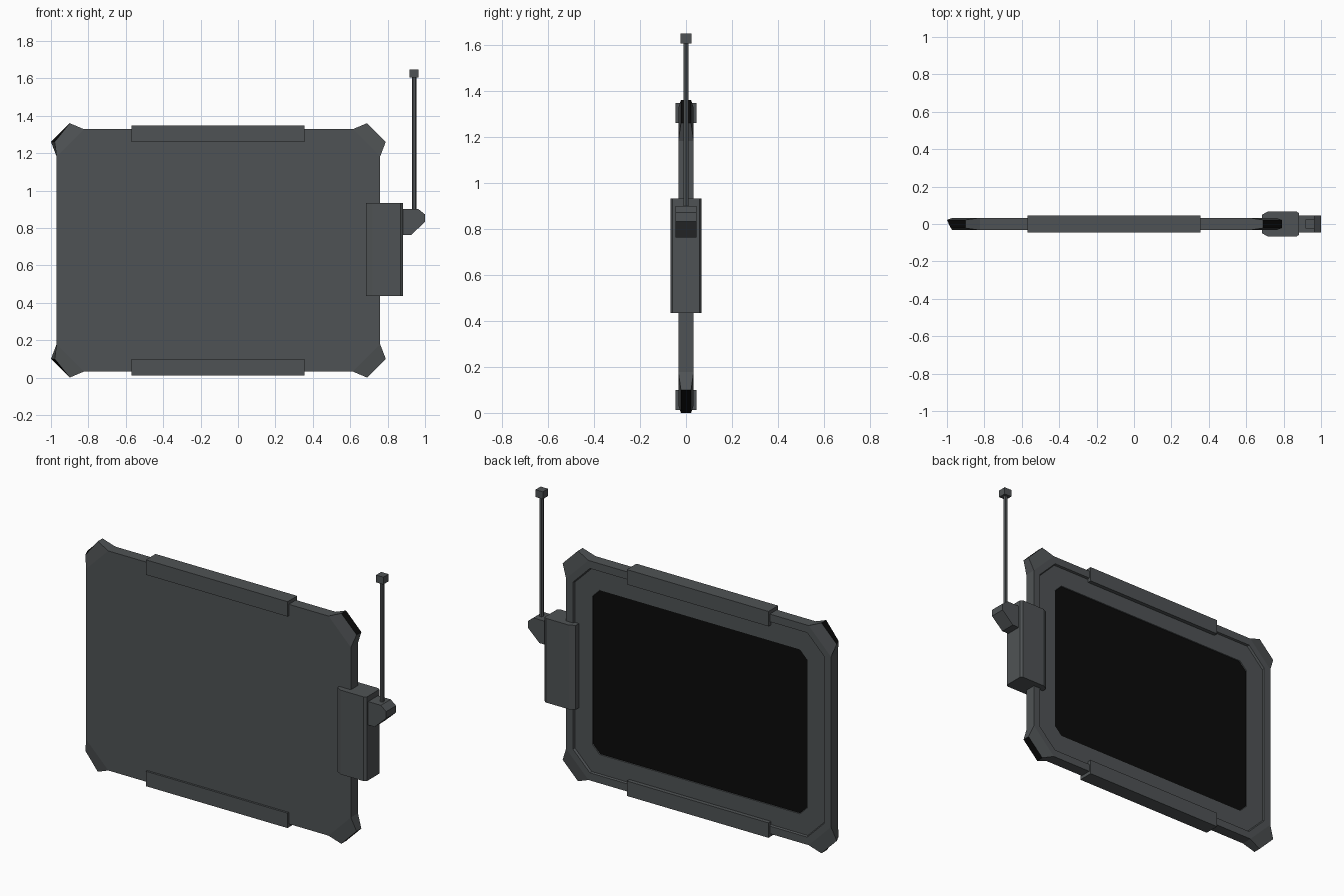
import bpy, bmesh, math
from mathutils import Vector

if "Cube" in bpy.data.objects:
    bpy.data.objects.remove(bpy.data.objects["Cube"])

CX, CZ = -0.105, 0.68      # centre of the tablet body
HX, HZ, HY = 0.865, 0.648, 0.033
CH = 0.146                 # body corner chamfer


def material(name, col):
    m = bpy.data.materials.new(name)
    m.diffuse_color = (*col, 1)
    m.use_nodes = True
    m.node_tree.nodes["Principled BSDF"].inputs["Base Color"].default_value = m.diffuse_color
    return m


GREY = material("dark_grey", (0.078, 0.086, 0.09))
BLACK = material("black", (0.003, 0.003, 0.003))


def finish(name, bm):
    bmesh.ops.recalc_face_normals(bm, faces=bm.faces)
    me = bpy.data.meshes.new(name)
    bm.to_mesh(me)
    bm.free()
    me.materials.append(GREY)
    me.materials.append(BLACK)
    ob = bpy.data.objects.new(name, me)
    bpy.context.collection.objects.link(ob)
    return ob


def loft(name, rings, black_cap=False):
    """Skin closed rings of points; the last cap may be black."""
    bm = bmesh.new()
    vs = [[bm.verts.new(p) for p in r] for r in rings]
    n = len(vs[0])
    for a, b in zip(vs, vs[1:]):
        for i in range(n):
            j = (i + 1) % n
            bm.faces.new((a[i], a[j], b[j], b[i]))
    bm.faces.new(vs[0])
    bm.faces.new(vs[-1]).material_index = int(black_cap)
    return finish(name, bm)


def box(name, x0, x1, y0, y1, z0, z1):
    sq = [(x0, y0), (x1, y0), (x1, y1), (x0, y1)]
    return loft(name, [[(x, y, z) for x, y in sq] for z in (z0, z1)])


def octagon(margin, ch, y):
    a, b = HX - margin, HZ - margin
    pts = [(a, b - ch), (a - ch, b), (ch - a, b), (-a, b - ch),
           (-a, ch - b), (ch - a, -b), (a - ch, -b), (a, ch - b)]
    return [(CX + x, y, CZ + z) for x, z in pts]


# Tablet body: flat front, recessed bezel and black screen at the back
loft("tablet_body", [
    octagon(0, CH, -HY), octagon(0, CH, HY),
    octagon(0.045, 0.11, HY), octagon(0.049, 0.11, HY - 0.012),
    octagon(0.163, 0.048, HY - 0.012), octagon(0.165, 0.048, HY - 0.016),
], black_cap=True)

# Tapered corner bumpers with black tips
for sx, side in ((-1, "left"), (1, "right")):
    for sz, level in ((-1, "lower"), (1, "upper")):
        def ring(p, q, h, pull=0):
            pts = [(p[0] - pull, -h, p[1]), (q[0], -h, q[1]),
                   (q[0], h, q[1]), (p[0], h, p[1])]
            return [(CX + sx * x, y, CZ + sz * z) for x, y, z in pts]
        base = ring((HX, HZ - CH), (HX - CH, HZ), HY)
        tip = ring((0.895, 0.58), (0.795, 0.68), 0.022, 0.02 if sx < 0 else 0)
        loft(f"{level}_{side}_bumper", [base, tip], black_cap=True)

# Edge grips wrapped over the top and bottom rims
for name, z0, z1 in (("top_grip", 1.26, 1.348), ("bottom_grip", 0.012, 0.1)):
    box(name, -0.57, 0.355, -0.045, 0.045, z0, z1)

# Side module with chamfered edges
half = [(0.685, 0.05), (0.718, 0.068), (0.868, 0.068), (0.882, 0.058)]
prof = half + [(x, -y) for x, y in reversed(half)]
loft("side_module", [[(x, y, z) for x, y in prof] for z in (0.435, 0.932)])

# Antenna mount
prof = [(0.875, 0.9), (0.965, 0.9), (1.0, 0.872), (1.0, 0.832),
        (0.925, 0.762), (0.875, 0.762)]
loft("antenna_mount", [[(x, y, z) for x, z in prof] for y in (-0.046, 0.046)])

# Antenna rod and cap
loft("antenna_rod", [[(0.942 + 0.012 * math.cos(k * math.pi / 3),
                       0.012 * math.sin(k * math.pi / 3), z) for k in range(6)]
                     for z in (0.88, 1.62)])
box("antenna_cap", 0.918, 0.966, -0.024, 0.024, 1.605, 1.648)
